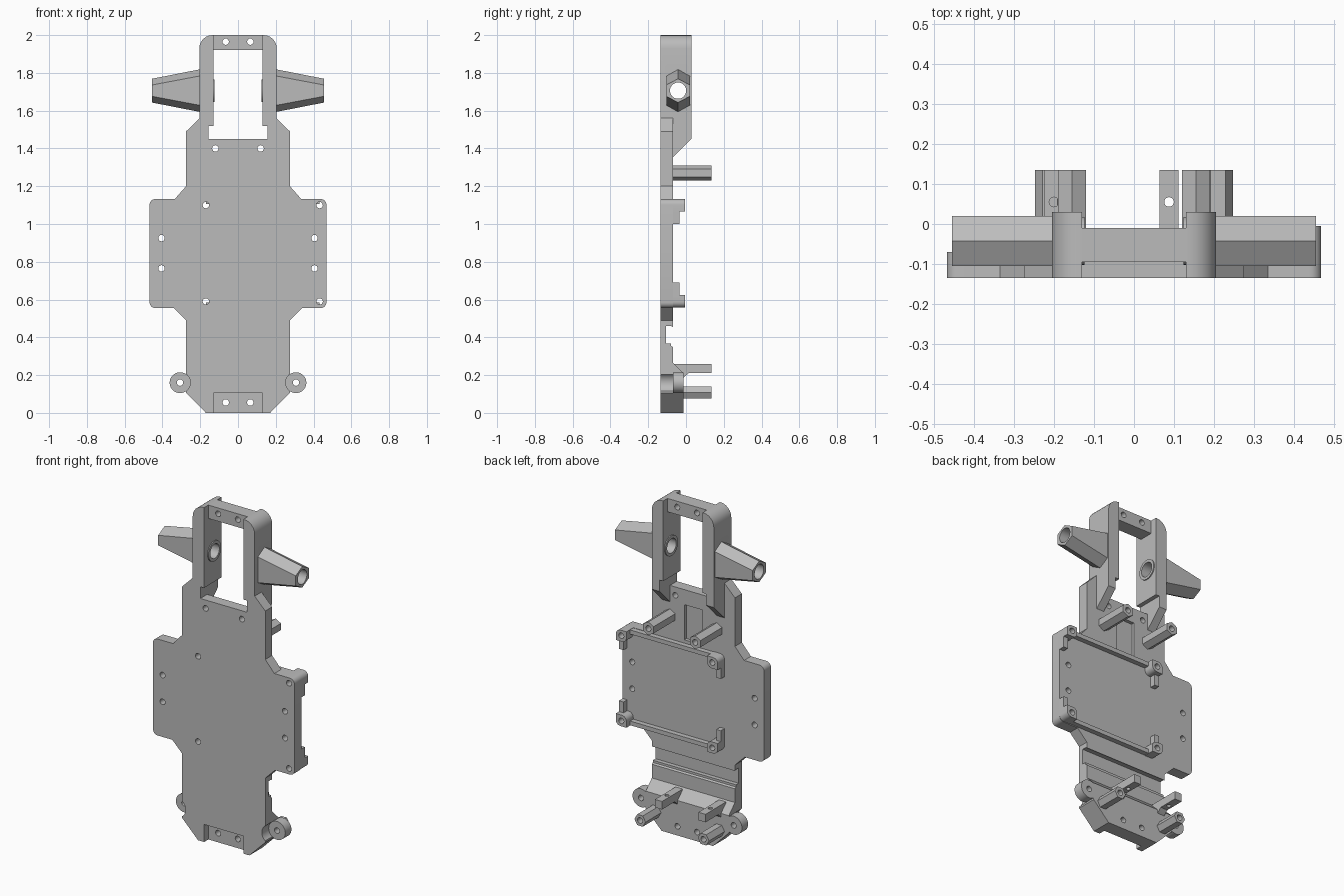
import bpy, bmesh, math
from mathutils import Vector

cube = bpy.data.objects.get("Cube")
if cube:
    bpy.data.objects.remove(cube, do_unlink=True)

grey = bpy.data.materials.new("plain grey")
grey.use_nodes = True
grey.diffuse_color = (0.5, 0.5, 0.5, 1)
grey.node_tree.nodes["Principled BSDF"].inputs["Base Color"].default_value = (0.5, 0.5, 0.5, 1)

FRONT, BACK = -0.135, -0.07      # main plate thickness
TIP = 0.135                      # ends of the rear posts
RIM = -0.005                     # top of the tray bosses


def loft(name, ring_a, ring_b):
    """Closed solid between two matching rings of points."""
    bm = bmesh.new()
    a = [bm.verts.new(p) for p in ring_a]
    b = [bm.verts.new(p) for p in ring_b]
    bm.faces.new(a)
    bm.faces.new(b[::-1])
    for i in range(len(a)):
        j = (i + 1) % len(a)
        bm.faces.new((a[i], b[i], b[j], a[j]))
    bmesh.ops.recalc_face_normals(bm, faces=bm.faces[:])
    mesh = bpy.data.meshes.new(name)
    bm.to_mesh(mesh)
    bm.free()
    mesh.materials.append(grey)
    ob = bpy.data.objects.new(name, mesh)
    bpy.context.scene.collection.objects.link(ob)
    return ob


def prism_y(name, pts, y0, y1):
    return loft(name, [(x, y0, z) for x, z in pts], [(x, y1, z) for x, z in pts])


def prism_x(name, pts, x0, x1):
    return loft(name, [(x0, y, z) for y, z in pts], [(x1, y, z) for y, z in pts])


def box(name, x0, x1, y0, y1, z0, z1):
    return prism_y(name, [(x0, z0), (x1, z0), (x1, z1), (x0, z1)], y0, y1)


def circle(u, v, r, n=24, turn=0.0):
    angles = [2 * math.pi * (i + turn) / n for i in range(n)]
    return [(u + r * math.cos(t), v + r * math.sin(t)) for t in angles]


def rounded(corners):
    """Outline from (x, z, radius) corners, with arcs at the rounded ones."""
    out = []
    for i, (x, z, r) in enumerate(corners):
        p = Vector((x, z))
        if not r:
            out.append((x, z))
            continue
        d0 = (Vector(corners[i - 1][:2]) - p).normalized() * r
        d1 = (Vector(corners[(i + 1) % len(corners)][:2]) - p).normalized() * r
        for k in range(7):
            t = math.pi / 2 * k / 6
            out.append(tuple(p + d0 * (1 - math.sin(t)) + d1 * (1 - math.cos(t))))
    return out


def mirrored(half):
    return half + [(-c[0],) + tuple(c[1:]) for c in reversed(half)]


def combine(ob, tools, operation="DIFFERENCE"):
    """Apply booleans one after another and remove the tools."""
    for tool in tools:
        tool.hide_render = True
        mod = ob.modifiers.new("cut", "BOOLEAN")
        mod.operation, mod.solver, mod.object = operation, "EXACT", tool
    graph = bpy.context.evaluated_depsgraph_get()
    mesh = bpy.data.meshes.new_from_object(ob.evaluated_get(graph))
    ob.modifiers.clear()
    ob.data = mesh
    for tool in tools:
        bpy.data.objects.remove(tool, do_unlink=True)


def hole(x, z, r=0.017, y0=-0.2, y1=0.2):
    return prism_y("hole_cutter", circle(x, z, r, 16), y0, y1)


def opening():
    half = [(0.155, 1.45), (0.155, 1.52), (0.13, 1.52), (0.13, 1.92)]
    return prism_y("opening_cutter", mirrored(half), -0.3, 0.3)


# Main plate with side wings
half = [(0.17, 0, 0), (0.275, 0.105, 0), (0.275, 0.49, 0), (0.34, 0.555, 0),
        (0.468, 0.555, 0.03), (0.468, 1.132, 0.03), (0.335, 1.132, 0),
        (0.275, 1.2, 0), (0.275, 1.49, 0), (0.205, 1.56, 0)]
plate = prism_y("main_plate", rounded(mirrored(half)), FRONT, BACK)

# Upright frame at the top, with sloping arm feet
frame = prism_y("top_frame", rounded(mirrored([(0.205, 1.34, 0), (0.205, 2, 0.07)])), FRONT, 0.03)
combine(frame, [
    prism_x("slope_cutter", [(BACK, 1.3), (BACK, 1.352), (0.05, 1.472), (0.05, 1.3)], -0.4, 0.4),
    box("middle_cutter", -0.155, 0.155, BACK, 0.3, 1.2, 1.5),
    opening(),
    box("bar_back_cutter", -0.13, 0.13, -0.01, 0.3, 1.9, 2.1),
    box("bar_front_cutter", -0.13, 0.13, -0.3, -0.095, 1.9, 2.1)])

# Thick bottom block with a ramp
block = prism_y("bottom_block", mirrored([(0.17, 0), (0.275, 0.105), (0.275, 0.27)]), FRONT, -0.012)
combine(block, [prism_x("ramp_cutter", [(BACK, 0.266), (0.01, 0.188), (0.01, 0.4), (BACK, 0.4)], -0.5, 0.5)])

cuts = [opening(),
        prism_x("groove_cutter", [(-0.05, 0.335), (-0.08, 0.355), (-0.08, 0.368), (-0.105, 0.368),
                                  (-0.105, 0.46), (-0.08, 0.46), (-0.05, 0.445)], -0.5, 0.5),
        box("slot_cutter", -0.06, 0.06, -0.09, 0, 1.15, 1.36),
        box("recess_cutter", -0.13, 0.13, -0.3, -0.095, -0.1, 0.105)]
combine(plate, [frame, block], "UNION")
combine(plate, cuts)

# Side ears, set back in round notches
ears = []
for s in (-1, 1):
    combine(plate, [prism_y("ear_notch", circle(s * 0.307, 0.16, 0.055, 32), -0.3, BACK)])
    ears.append(prism_y("ear", circle(s * 0.307, 0.16, 0.055, 32), BACK, -0.012))
combine(plate, ears, "UNION")

# Tray corner bosses, locating tabs and low rails
for z, s in ((1.1, 1), (0.59, -1)):
    for x, e in ((0.432, 1), (-0.17, -1)):
        z_in, z_out = z - s * 0.035, z + s * 0.032
        x_in, x_out = x - e * 0.034, x + e * 0.036
        pts = rounded([(x_in, z_in, 0.03), (x_out, z_in, 0), (x_out, z_out, 0.03), (x_in, z_out, 0)])
        boss = prism_y("tray_boss", pts, BACK - 0.01, RIM)
        combine(boss, [hole(x, z)])
        tab = sorted((z_in, z_in - s * 0.065))
        sides = sorted((x_out, x + e * 0.006))
        box("tray_tab", *sides, BACK - 0.01, -0.035, *tab)
    edge = sorted((z + s * 0.005, z + s * 0.03))
    box("tray_rail", -0.17, 0.432, BACK - 0.01, -0.04, *edge)

# Screw holes through the plate
spots = [(0.432, 1.1), (0.432, 0.59), (-0.17, 1.1), (-0.17, 0.59)]
for s in (-1, 1):
    spots += [(s * 0.12, 1.4), (s * 0.405, 0.925), (s * 0.405, 0.765),
              (s * 0.065, 1.965), (s * 0.065, 0.055), (s * 0.307, 0.16)]
combine(plate, [hole(x, z) for x, z in spots])

# Tapered axle mounts: six-sided, tapering in height only, bored through
AY, AZ = -0.042, 1.706


def six_side(x, peak, shoulder):
    w = 0.0625
    pts = [(0, peak), (w, shoulder), (w, -shoulder), (0, -peak), (-w, -shoulder), (-w, shoulder)]
    return [(x, AY + y, AZ + z) for y, z in pts]


for s in (-1, 1):
    side = "left" if s > 0 else "right"
    mount = loft(side + "_axle_mount", six_side(s * 0.19, 0.115, 0.08), six_side(s * 0.455, 0.063, 0.03))
    collar = prism_x(side + "_axle_collar", circle(AY, AZ, 0.06, 32), s * 0.124, s * 0.195)
    for part in (mount, collar, plate):
        x0, x1 = sorted((s * 0.08, s * 0.5))
        combine(part, [prism_x("bore_cutter", circle(AY, AZ, 0.043, 32), x0, x1)])

# Six-sided rear posts with blind screw holes
for s in (-1, 1):
    for name, x, z, r, turn in (("upper_post", 0.155, 1.27, 0.04, 0.5),
                                ("lower_post", 0.21, 0.107, 0.037, 0)):
        post = prism_y(name, circle(s * x, z, r, 6, turn), -0.095 if z > 1 else -0.03, TIP)
        combine(post, [hole(s * x, z, 0.017, 0.06, 0.2)])

# Square pin posts with a gusset and a cross hole
for x in (0.0875, -0.2):
    profile = [(-0.06, 0.16), (-0.02, 0.18), (0.015, 0.212), (TIP, 0.212), (TIP, 0.26), (-0.06, 0.26)]
    pin = prism_x("pin_post", profile, x - 0.0235, x + 0.0235)
    ring = circle(x, 0.055, 0.012, 16)
    combine(pin, [loft("pin_cutter", [(u, v, 0.1) for u, v in ring], [(u, v, 0.4) for u, v in ring])])

# Smooth the round surfaces, keep the hard edges
bpy.context.view_layer.update()
bpy.ops.object.select_all(action="DESELECT")
for ob in bpy.context.scene.objects:
    if ob.type == "MESH":
        ob.select_set(True)
        bpy.context.view_layer.objects.active = ob
bpy.ops.object.shade_smooth_by_angle(angle=math.radians(28))
